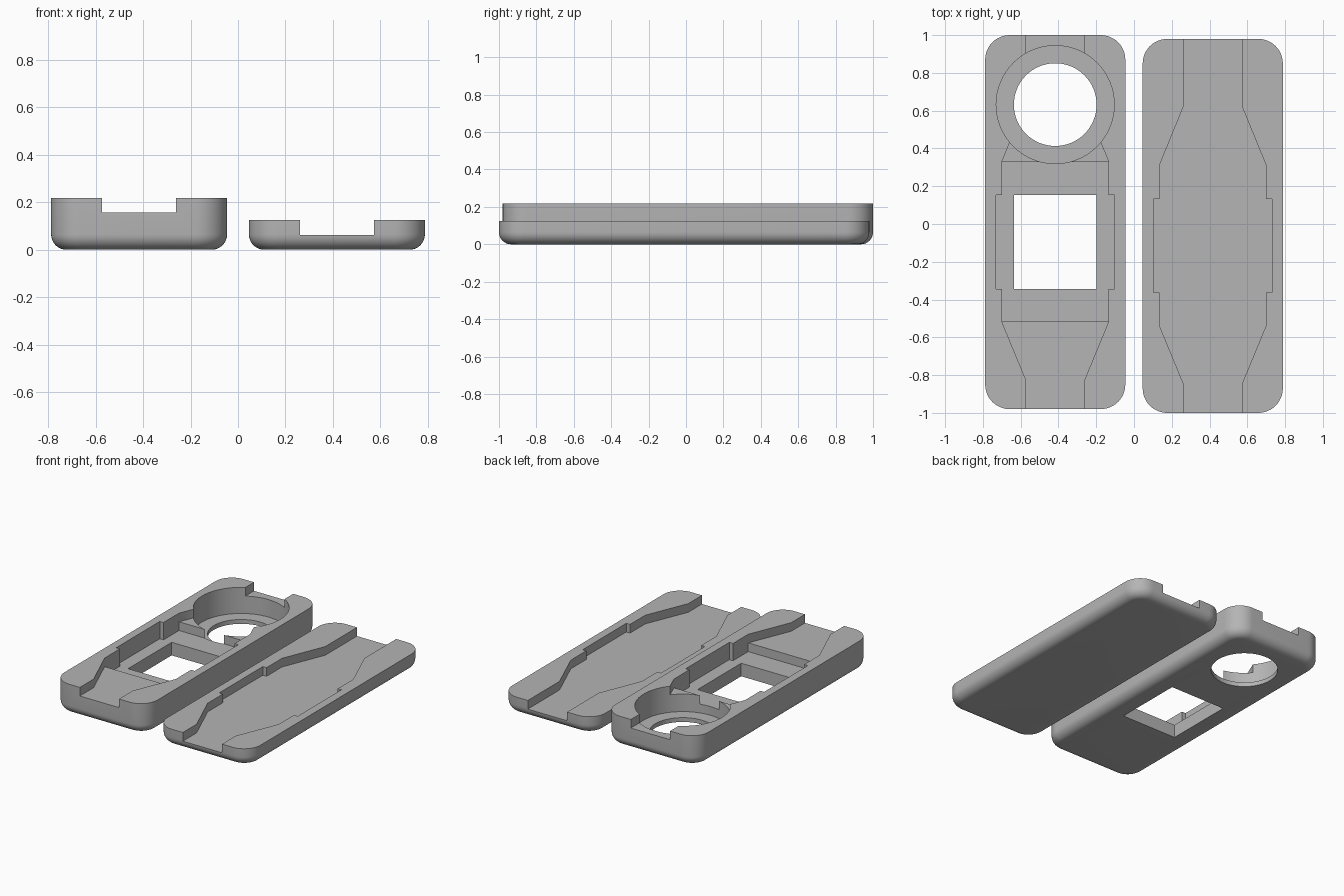
import bpy
import bmesh
from math import sin, cos, pi

if "Cube" in bpy.data.objects:
    bpy.data.objects.remove(bpy.data.objects["Cube"], do_unlink=True)

grey = bpy.data.materials.new("plain_grey")
grey.use_nodes = True
grey.diffuse_color = (0.46, 0.46, 0.46, 1)
grey.node_tree.nodes["Principled BSDF"].inputs["Base Color"].default_value = grey.diffuse_color

HALF_W, HALF_L = 0.371, 0.99
CORNER, FILLET = 0.13, 0.065
TOP = 0.4            # cutters reach well above the parts


def loft(name, rings):
    """Closed solid through rings of equal point count, bottom to top."""
    bm = bmesh.new()
    loops = [[bm.verts.new(p) for p in ring] for ring in rings]
    n = len(loops[0])
    for a, b in zip(loops, loops[1:]):
        for i in range(n):
            j = (i + 1) % n
            bm.faces.new((a[i], a[j], b[j], b[i]))
    bm.faces.new(loops[0][::-1])
    bm.faces.new(loops[-1])
    bmesh.ops.recalc_face_normals(bm, faces=bm.faces[:])
    mesh = bpy.data.meshes.new(name)
    bm.to_mesh(mesh)
    bm.free()
    obj = bpy.data.objects.new(name, mesh)
    bpy.context.collection.objects.link(obj)
    mesh.materials.append(grey)
    return obj


def prism(outline, x, y, floor):
    return loft("cutter", [[(x + px, y + py, z) for px, py in outline] for z in (floor, TOP)])


def rounded_ring(x, y, z, inset, steps=12):
    r = CORNER - inset
    ring = []
    for k, (sx, sy) in enumerate(((1, 1), (-1, 1), (-1, -1), (1, -1))):
        cx, cy = x + sx * (HALF_W - CORNER), y + sy * (HALF_L - CORNER)
        for i in range(steps + 1):
            a = (k + i / steps) * pi / 2
            ring.append((cx + r * cos(a), cy + r * sin(a), z))
    return ring


def shell(name, x, y, height):
    """Rounded slab with a filleted bottom edge."""
    rings = []
    for i in range(9):
        a = i / 8 * pi / 2
        rings.append(rounded_ring(x, y, FILLET * (1 - cos(a)), FILLET * (1 - sin(a))))
    rings.append(rounded_ring(x, y, height, 0))
    return loft(name, rings)


def mirrored(side):
    return side + [(-px, py) for px, py in reversed(side)]


def rect(half_w, y0, y1):
    return mirrored([(half_w, y1), (half_w, y0)])


def circle(cy, r, n=64):
    return [(r * cos(2 * pi * i / n), cy + r * sin(2 * pi * i / n)) for i in range(n)]


def carve(body, cutters):
    for cutter in cutters:
        mod = body.modifiers.new("carve", "BOOLEAN")
        mod.operation = "DIFFERENCE"
        mod.solver = "EXACT"
        mod.object = cutter
        bpy.ops.object.select_all(action="DESELECT")
        bpy.context.view_layer.objects.active = body
        body.select_set(True)
        bpy.ops.object.modifier_apply(modifier=mod.name)
        bpy.data.objects.remove(cutter, do_unlink=True)
    bpy.ops.object.shade_smooth_by_angle(angle=pi / 6)


# Outline shared by both channels: narrow ends, wide middle with side notches
NECK, BELLY, NOTCH = 0.156, 0.283, 0.3125
middle = [(BELLY, 0.319), (BELLY, 0.143), (NOTCH, 0.143), (NOTCH, -0.353),
          (BELLY, -0.353), (BELLY, -0.526)]
channel = [(NECK, 1.1), (NECK, 0.629)] + middle + [(NECK, -0.833), (NECK, -1.1)]

# Thin half: one shallow channel
X, Y = 0.417, 0.01
thin_half = shell("thin_half", X, -Y, 0.125)
carve(thin_half, [prism(mirrored(channel), X, -Y, 0.0625)])

# Thick half: channel, deeper middle pocket, round well and two openings
thick_half = shell("thick_half", -X, Y, 0.219)
carve(thick_half, [
    prism(mirrored(channel), -X, Y, 0.157),
    prism(mirrored(middle), -X, Y, 0.094),
    prism(circle(0.622, 0.3125), -X, Y, 0.031),
    prism(circle(0.622, 0.219), -X, Y, -0.1),
    prism(rect(0.218, -0.353, 0.143), -X, Y, -0.1),
])
